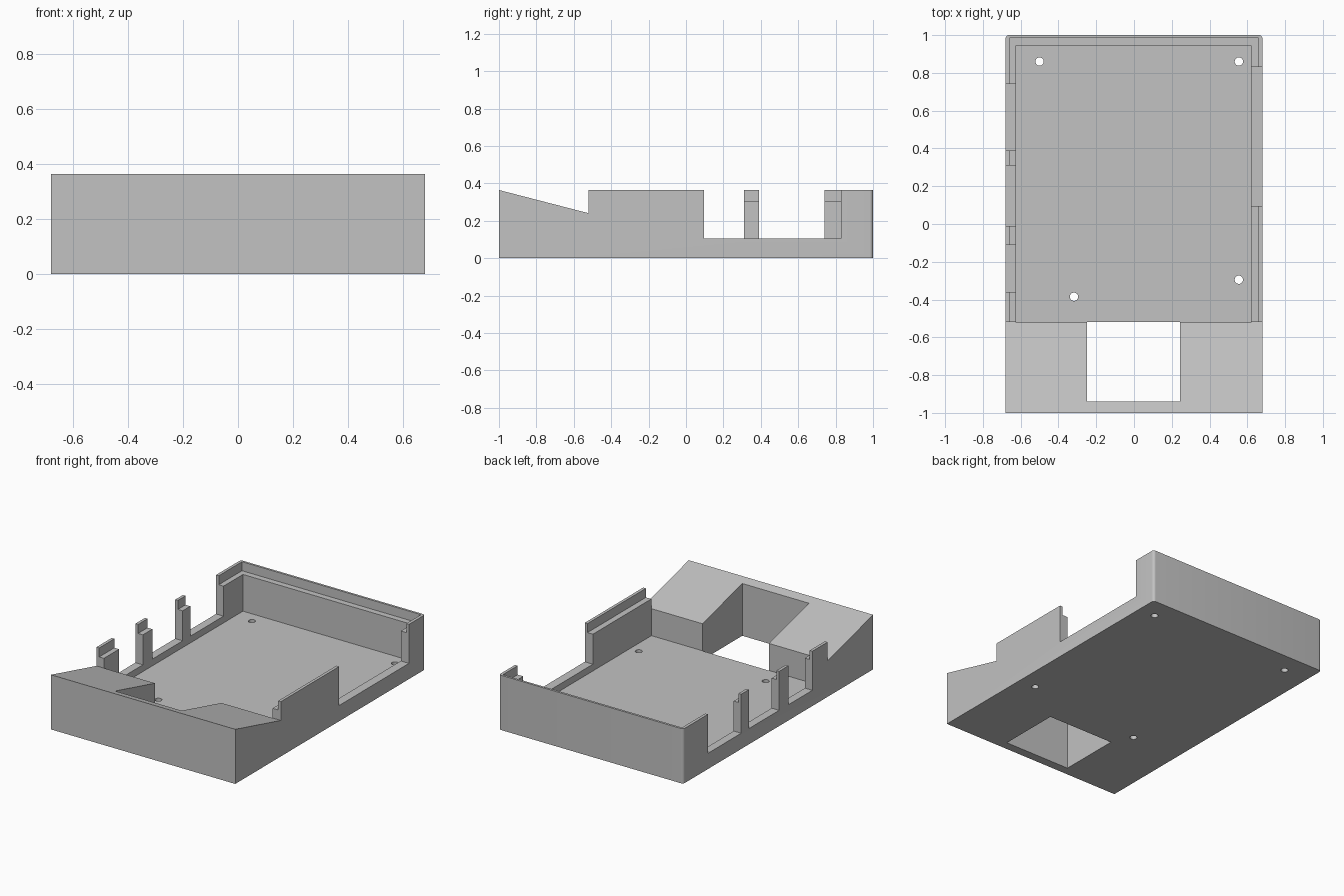
import bpy, bmesh
from mathutils import Matrix

cube = bpy.data.objects.get("Cube")
if cube:
    bpy.data.objects.remove(cube, do_unlink=True)

HALF_W, HEIGHT = 0.68, 0.365
FLOOR, SILL, LEDGE = 0.06, 0.105, 0.305
STEP_Y = -0.52          # where the solid front block meets the tray

grey = bpy.data.materials.new("plain grey")
grey.use_nodes = True
grey.diffuse_color = (0.54, 0.54, 0.54, 1)
grey.node_tree.nodes["Principled BSDF"].inputs["Base Color"].default_value = (0.54, 0.54, 0.54, 1)


def finish(name, bm):
    bmesh.ops.recalc_face_normals(bm, faces=bm.faces)
    mesh = bpy.data.meshes.new(name)
    bm.to_mesh(mesh)
    bm.free()
    mesh.materials.append(grey)
    obj = bpy.data.objects.new(name, mesh)
    bpy.context.scene.collection.objects.link(obj)
    return obj


def prism(name, profile, x0, x1):
    """Extrude a (y, z) profile along x."""
    bm = bmesh.new()
    face = bm.faces.new([bm.verts.new((x0, y, z)) for y, z in profile])
    out = bmesh.ops.extrude_face_region(bm, geom=[face])
    moved = [v for v in out["geom"] if isinstance(v, bmesh.types.BMVert)]
    bmesh.ops.translate(bm, verts=moved, vec=(x1 - x0, 0, 0))
    return finish(name, bm)


def box(name, x0, x1, y0, y1, z0, z1):
    return prism(name, [(y0, z0), (y1, z0), (y1, z1), (y0, z1)], x0, x1)


def cylinder(name, x, y, radius):
    bm = bmesh.new()
    bmesh.ops.create_cone(bm, cap_ends=True, segments=32, radius1=radius, radius2=radius,
                          depth=0.3, matrix=Matrix.Translation((x, y, 0)))
    return finish(name, bm)


def cut(target, cutter):
    cutter.hide_render = True
    mod = target.modifiers.new("cut", "BOOLEAN")
    mod.operation, mod.solver, mod.object = "DIFFERENCE", "EXACT", cutter
    bpy.context.view_layer.objects.active = target
    bpy.ops.object.modifier_apply(modifier=mod.name)
    bpy.data.objects.remove(cutter, do_unlink=True)


# Solid body with slightly rounded rear corners
tray = box("enclosure_tray", -HALF_W, HALF_W, -1, 1, 0, HEIGHT)
bm = bmesh.new()
bm.from_mesh(tray.data)
rear = [e for e in bm.edges if all(v.co.y > 0.9 for v in e.verts)
        and abs(e.verts[0].co.z - e.verts[1].co.z) > 0.1]
bmesh.ops.bevel(bm, geom=rear, offset=0.018, segments=6, profile=0.5, affect="EDGES")
bm.to_mesh(tray.data)
bm.free()

# Sloping top of the front block
cut(tray, prism("slope_cutter", [(-1.1, 0.39), (STEP_Y, 0.24), (STEP_Y, 0.6), (-1.1, 0.6)], -1, 1))

# Main cavity and the rebate for the lid
back_of_step = STEP_Y - 0.001
cut(tray, box("cavity_cutter", -0.625, 0.62, back_of_step, 0.945, FLOOR, 0.6))
cut(tray, box("rebate_cutter", -0.66, 0.66, back_of_step, 0.985, LEDGE, 0.6))

# Side openings, leaving posts between them
for y0, y1 in [(-0.36, -0.11), (-0.01, 0.31), (0.39, 0.74)]:
    cut(tray, box("right_opening_cutter", -0.8, -0.6, y0, y1, SILL, 0.6))
cut(tray, box("left_opening_cutter", 0.6, 0.8, 0.095, 0.83, SILL, 0.6))

# Square well through the front block
cut(tray, box("well_cutter", -0.248, 0.243, -0.94, STEP_Y + 0.001, -0.2, 0.6))

# Screw holes through the floor
for x, y in [(-0.5, 0.86), (0.555, 0.86), (0.555, -0.295), (-0.318, -0.385)]:
    cut(tray, cylinder("screw_hole_cutter", x, y, 0.022))

# Smooth the rounded parts, keep the edges sharp
bpy.ops.object.select_all(action="DESELECT")
tray.select_set(True)
bpy.context.view_layer.objects.active = tray
bpy.ops.object.shade_smooth_by_angle()
